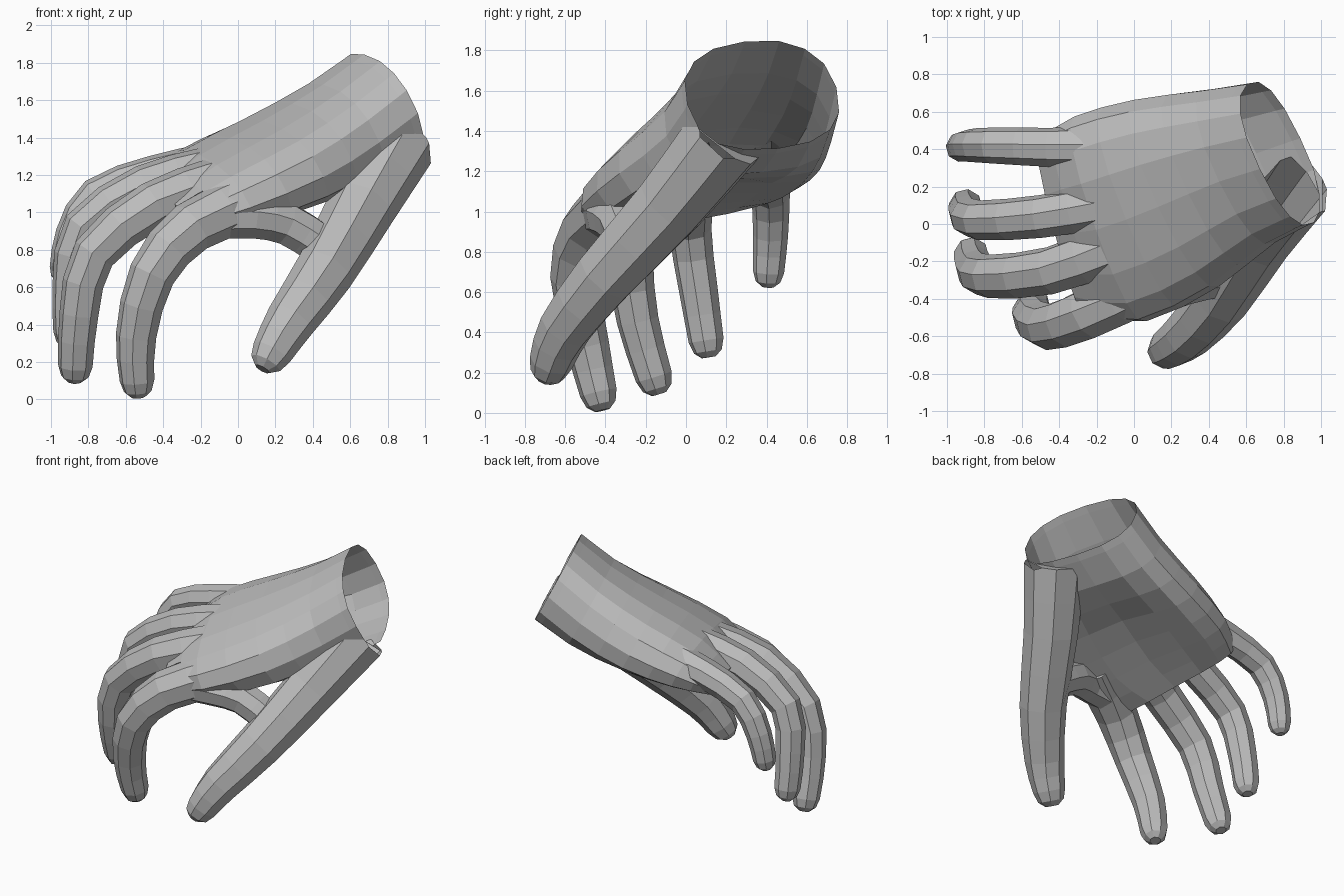
import bpy, bmesh, math
from mathutils import Matrix, Vector

if "Cube" in bpy.data.objects:
    bpy.data.objects.remove(bpy.data.objects["Cube"])

# Hand frame: rows point to the wrist, to the little finger and out of the back of the hand
TO_WORLD = Matrix(((0.826, 0.346, 0.443), (-0.24, 0.96, 0.2), (-0.352, -0.272, 0.88))).inverted()
A = Vector((-0.24, 0.96, 0.2)).normalized()
D = Vector((0.826, 0.346, 0.443))
WRIST = 1.478


def spline(pts, sub=2):
    """Smooth curve through points of any dimension."""
    pts = [Vector(p) for p in pts]
    ext = [2 * pts[0] - pts[1]] + pts + [2 * pts[-1] - pts[-2]]
    out = []
    for a, b, c, d in zip(ext, ext[1:], ext[2:], ext[3:]):
        for k in range(sub):
            t = k / sub
            out.append((2 * b + (c - a) * t + (2 * a - 5 * b + 4 * c - d) * t * t
                        + (3 * b - a - 3 * c + d) * t ** 3) / 2)
    return out + [pts[-1]]


def loft(name, rings):
    """Closed tube through a list of equal-sized rings."""
    bm = bmesh.new()
    vs = [[bm.verts.new(p) for p in ring] for ring in rings]
    n = len(vs[0])
    for r0, r1 in zip(vs, vs[1:]):
        for i in range(n):
            j = (i + 1) % n
            bm.faces.new((r0[i], r0[j], r1[j], r1[i]))
    bm.faces.new(vs[0][::-1])
    bm.faces.new(vs[-1])
    bmesh.ops.recalc_face_normals(bm, faces=bm.faces)
    me = bpy.data.meshes.new(name)
    bm.to_mesh(me)
    bm.free()
    ob = bpy.data.objects.new(name, me)
    bpy.context.collection.objects.link(ob)
    return ob


def digit(name, r0, r1, joints, sides=8):
    """Finger tapering from r0 to r1 along its joints, with a rounded tip."""
    pts = spline(joints)
    n = len(pts) - 1
    radii = [r0 + (r1 - r0) * i / n for i in range(n + 1)]
    end = (pts[-1] - pts[-2]).normalized()
    pts += [pts[-1] + end * r1 * 0.65, pts[-1] + end * r1]
    radii += [r1 * 0.8, r1 * 0.4]
    rings = []
    for i, p in enumerate(pts):
        t = (pts[min(i + 1, len(pts) - 1)] - pts[max(i - 1, 0)]).normalized()
        side = (A - t * A.dot(t)).normalized()
        up = t.cross(side)
        angles = [math.tau * (k + 0.5) / sides for k in range(sides)]
        rings.append([p + (side * math.cos(a) + up * math.sin(a)) * radii[i] * 1.04
                      for a in angles])
    return loft(name, rings)


def palm_ring(u, a0, a1, top, bot, cup, skew, sides=16):
    """Rounded palm section; cup hollows the underside, skew slants the knuckle line."""
    ring = []
    for k in range(sides):
        c, s = math.cos(math.tau * k / sides), math.sin(math.tau * k / sides)
        c = math.copysign(abs(c) ** 0.85, c)
        n = (top + bot) / 2 + (top - bot) / 2 * math.copysign(abs(s) ** 0.85, s)
        if s < 0:
            n += cup * (1 - c * c) ** 2
        ring.append(TO_WORLD @ Vector((u + skew * c, (a0 + a1) / 2 + (a1 - a0) / 2 * c, n)))
    return ring


# Palm: distance along the hand, side limits, top, bottom, hollow, slant
hand = loft("hand", [palm_ring(*s) for s in spline((
    (1.65, 0.13, 0.90, 1.34, 0.73, 0.00, 0.00),
    (1.20, 0.00, 0.89, 1.26, 0.68, 0.04, 0.00),
    (0.80, -0.19, 0.90, 1.24, 0.71, 0.15, 0.01),
    (0.40, -0.31, 0.87, 1.23, 0.81, 0.12, 0.07),
    (0.13, -0.22, 0.78, 1.15, 0.93, 0.03, 0.10)))])

# Fingers, thumb and the web between them, from inside the palm to the tip
helpers = [
    digit("index_finger", 0.15, 0.09, ((0.10, -0.30, 1.08), (-0.25, -0.48, 0.92),
          (-0.46, -0.55, 0.67), (-0.545, -0.49, 0.34), (-0.54, -0.435, 0.10))),
    digit("middle_finger", 0.135, 0.09, ((-0.10, -0.12, 1.16), (-0.45, -0.25, 1.04),
          (-0.77, -0.28, 0.78), (-0.85, -0.24, 0.46), (-0.87, -0.16, 0.18))),
    digit("ring_finger", 0.12, 0.085, ((-0.15, 0.10, 1.23), (-0.50, 0.04, 1.14),
          (-0.83, 0.02, 0.92), (-0.895, 0.06, 0.62), (-0.90, 0.10, 0.36))),
    digit("little_finger", 0.11, 0.075, ((-0.15, 0.41, 1.26), (-0.45, 0.41, 1.20),
          (-0.76, 0.42, 1.09), (-0.89, 0.42, 0.88), (-0.93, 0.41, 0.70))),
    digit("thumb", 0.20, 0.105, ((0.86, 0.20, 1.38), (0.66, -0.08, 1.03),
          (0.46, -0.40, 0.68), (0.28, -0.60, 0.42), (0.18, -0.67, 0.25))),
    digit("thumb_web", 0.12, 0.11, ((-0.10, -0.40, 0.98), (0.08, -0.38, 0.98),
          (0.26, -0.32, 0.94), (0.45, -0.28, 0.82))),
]

# Merge everything into one skin
for h in helpers:
    m = hand.modifiers.new(h.name, 'BOOLEAN')
    m.operation, m.solver, m.object = 'UNION', 'EXACT', h
bpy.context.view_layer.update()
skin = bpy.data.meshes.new_from_object(hand.evaluated_get(bpy.context.evaluated_depsgraph_get()))
hand.modifiers.clear()
hand.data = skin
for h in helpers:
    bpy.data.objects.remove(h)

# Open the wrist with a flat cut, leaving a hollow shell
bm = bmesh.new()
bm.from_mesh(skin)
bmesh.ops.bisect_plane(bm, geom=bm.verts[:] + bm.edges[:] + bm.faces[:], dist=1e-5,
                       plane_co=D * WRIST, plane_no=D, clear_outer=True)
bmesh.ops.remove_doubles(bm, verts=bm.verts, dist=0.012)
for f in bm.faces:
    f.smooth = False
bm.to_mesh(skin)
bm.free()

# Mid grey skin
mat = bpy.data.materials.new("grey")
mat.diffuse_color = (0.5, 0.5, 0.5, 1)
mat.use_nodes = True
mat.node_tree.nodes["Principled BSDF"].inputs["Base Color"].default_value = mat.diffuse_color
skin.materials.clear()
skin.materials.append(mat)
